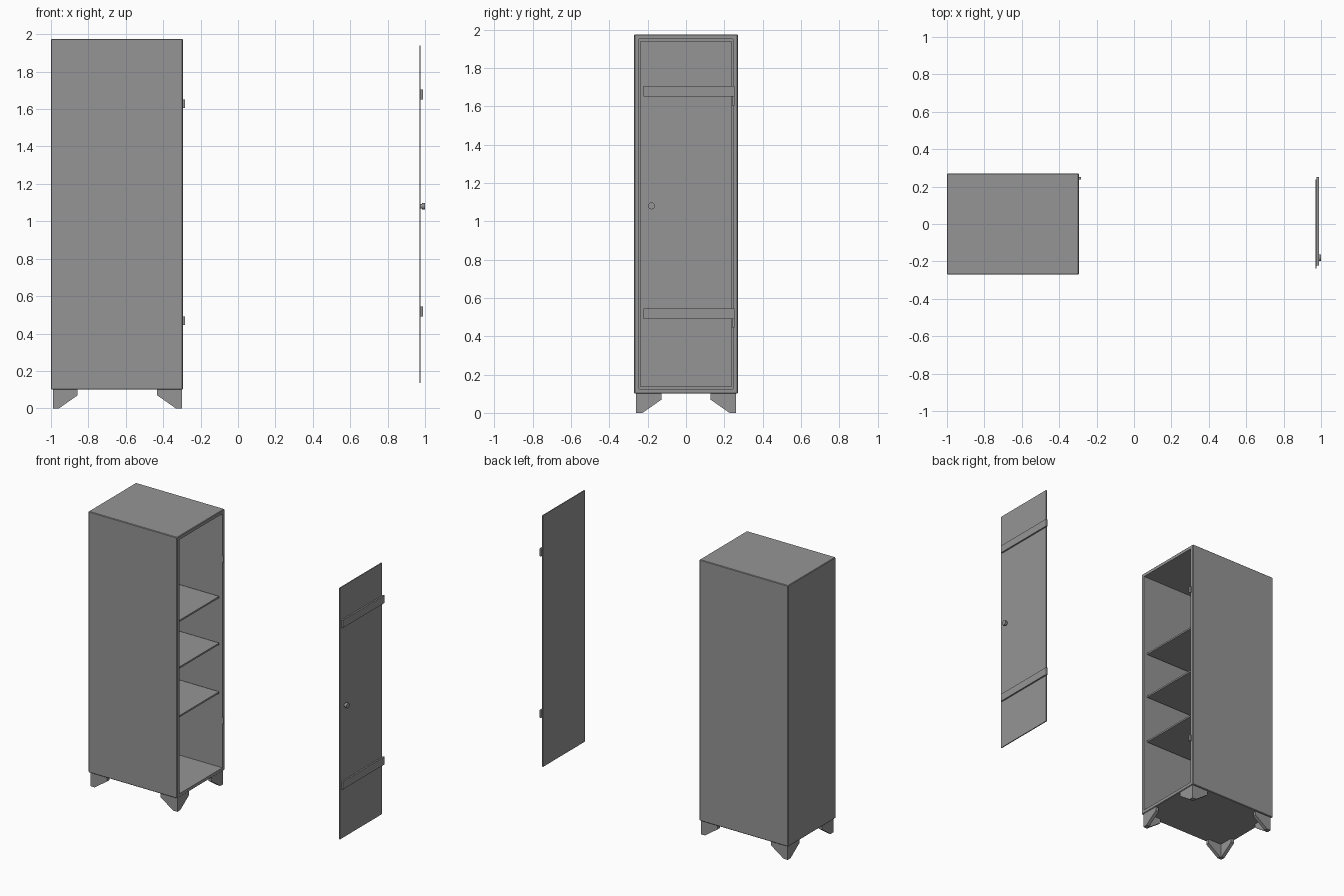
import bpy, bmesh, math
from mathutils import Vector, Matrix

cube = bpy.data.objects.get("Cube")
if cube:
    bpy.data.objects.remove(cube, do_unlink=True)

grey = bpy.data.materials.new("painted_grey")
grey.use_nodes = True
color = (0.3, 0.3, 0.3, 1)
grey.diffuse_color = color
grey.node_tree.nodes["Principled BSDF"].inputs["Base Color"].default_value = color

X0, X1, Y, Z0, Z1 = -1.0, -0.295, 0.27, 0.1, 1.975
WALL = 0.034


def finish(name, bm):
    bmesh.ops.recalc_face_normals(bm, faces=bm.faces)
    mesh = bpy.data.meshes.new(name)
    bm.to_mesh(mesh)
    bm.free()
    obj = bpy.data.objects.new(name, mesh)
    mesh.materials.append(grey)
    bpy.context.collection.objects.link(obj)
    return obj


def box_mesh(lo, hi):
    lo, hi = Vector(lo), Vector(hi)
    bm = bmesh.new()
    bmesh.ops.create_cube(bm, size=1, matrix=Matrix.Translation((lo + hi) / 2)
                          @ Matrix.Diagonal((*(hi - lo), 1)))
    return bm


def box(name, lo, hi):
    return finish(name, box_mesh(lo, hi))


# Cabinet shell: softened box, hollowed from its open side
bm = box_mesh((X0, -Y, Z0), (X1, Y, Z1))
bmesh.ops.bevel(bm, geom=bm.edges[:], offset=0.004, segments=1, affect='EDGES')
bm.normal_update()
opening = max(bm.faces, key=lambda f: f.normal.x * f.calc_area() if f.normal.x > 0.9 else 0)
bmesh.ops.inset_region(bm, faces=[opening], thickness=WALL - 0.004)
inner = bmesh.ops.extrude_discrete_faces(bm, faces=[opening])["faces"][0]
bmesh.ops.translate(bm, verts=inner.verts[:], vec=(X0 + WALL - X1, 0, 0))
finish("cabinet_shell", bm)

# Shelves
for i, z in enumerate((0.67, 1.02, 1.355)):
    box(f"shelf_{i + 1}", (X0 + WALL, -Y + WALL, z - 0.012), (X1 - 0.02, Y - WALL, z))

# Bracket feet: two tapered plates meeting at each corner
PROFILE = [(0, 0), (0.033, 0), (0.133, 0.07), (0.133, Z0), (0, Z0)]
THICK = 0.025


def foot(name, corner, sx, sy):
    bm = bmesh.new()
    for swap in (False, True):
        verts = []
        for a, z in PROFILE:
            p = (0, a) if swap else (a, 0)
            verts.append(bm.verts.new((corner[0] + sx * p[0], corner[1] + sy * p[1], z)))
        plate = bm.faces.new(verts)
        grown = bmesh.ops.extrude_face_region(bm, geom=[plate])["geom"]
        move = (sx * THICK, 0, 0) if swap else (0, sy * THICK, 0)
        bmesh.ops.translate(bm, vec=move,
                            verts=[v for v in grown if isinstance(v, bmesh.types.BMVert)])
    finish(name, bm)


for side, x, sx in (("rear", X0 + 0.01, 1), ("open", X1 - 0.005, -1)):
    for end, sy in (("near", 1), ("far", -1)):
        foot(f"foot_{side}_{end}", (x, -sy * 0.26), sx, sy)

# Detached door panel
DOOR = 0.977
box("door_panel", (0.970, -0.238, 0.135), (DOOR, 0.238, 1.94))

# Hinge straps on the door and hinge pins on the cabinet
for level, z in (("lower", 0.49), ("upper", 1.65)):
    box(f"door_strap_{level}", (DOOR - 0.002, -0.222, z), (0.988, 0.252, z + 0.055))
    box(f"hinge_pin_{level}", (X1 - 0.002, 0.239, z - 0.045), (X1 + 0.012, 0.252, z))


# Door knob: narrow neck with a round cap
def disc(name, r, x0, x1):
    bm = bmesh.new()
    bmesh.ops.create_cone(bm, cap_ends=True, segments=24, radius1=r, radius2=r, depth=x1 - x0,
                          matrix=Matrix.Translation(((x0 + x1) / 2, -0.18, 1.08))
                          @ Matrix.Rotation(math.pi / 2, 4, 'Y'))
    for f in bm.faces:
        f.smooth = len(f.verts) == 4
    for e in bm.edges:
        e.smooth = all(f.smooth for f in e.link_faces)
    finish(name, bm)


disc("knob_neck", 0.012, DOOR - 0.002, 0.986)
disc("knob_cap", 0.018, 0.985, 1.0)
